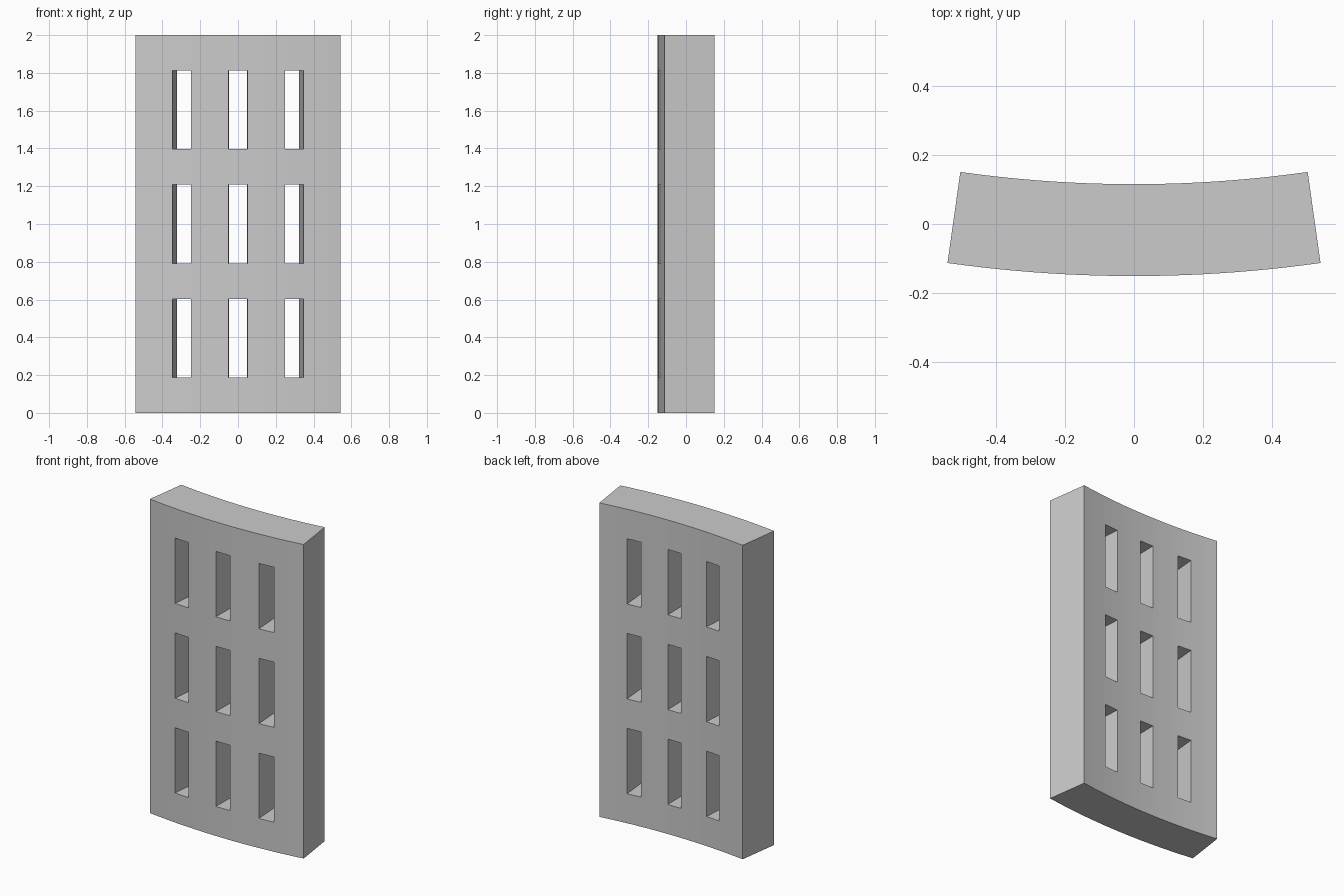
import bpy, bmesh, math

if "Cube" in bpy.data.objects:
    bpy.data.objects.remove(bpy.data.objects["Cube"])

# Curved wall panel pierced by a 3 x 3 grid of radial slots
R_OUT, R_IN = 3.88, 3.613
HALF = math.radians(8.03)            # half of the arc
COL, COL_HW = 0.298 / R_OUT, 0.0503 / R_OUT
ROWS, ROW_HH = (0.396, 1.0, 1.604), 0.208
YC = (R_OUT + R_IN * math.cos(HALF)) / 2   # centres the panel on y = 0

cols = [(c - COL_HW, c + COL_HW) for c in (-COL, 0, COL)]
rows = [(r - ROW_HH, r + ROW_HH) for r in ROWS]

# Angle breakpoints: slot edges, with the solid strips divided further
keys = [-HALF] + [a for c in cols for a in c] + [HALF]
angles = []
for i, (a, b) in enumerate(zip(keys, keys[1:])):
    n = 2 if i % 2 else 4
    angles += [a + (b - a) * k / n for k in range(n)]
angles.append(HALF)
heights = [0.0] + [z for r in rows for z in r] + [2.0]


def solid(i, j):
    if not (0 <= i < len(angles) - 1 and 0 <= j < len(heights) - 1):
        return False
    a = (angles[i] + angles[i + 1]) / 2
    return not (j % 2 and any(lo < a < hi for lo, hi in cols))


bm = bmesh.new()
cache = {}


def vert(i, j, r):
    if (i, j, r) not in cache:
        a = angles[i]
        cache[i, j, r] = bm.verts.new((r * math.sin(a), YC - r * math.cos(a), heights[j]))
    return cache[i, j, r]


def wall(p, q):
    bm.faces.new([vert(*p, R_OUT), vert(*q, R_OUT), vert(*q, R_IN), vert(*p, R_IN)])


for i in range(len(angles) - 1):
    for j in range(len(heights) - 1):
        if not solid(i, j):
            continue
        ring = [(i, j), (i + 1, j), (i + 1, j + 1), (i, j + 1)]
        bm.faces.new([vert(*p, R_OUT) for p in ring])          # front skin
        bm.faces.new([vert(*p, R_IN) for p in reversed(ring)])  # back skin
        # Rim and slot walls wherever the neighbouring cell is open
        for k, (di, dj) in enumerate([(0, -1), (1, 0), (0, 1), (-1, 0)]):
            if not solid(i + di, j + dj):
                wall(ring[(k + 1) % 4], ring[k])

bmesh.ops.recalc_face_normals(bm, faces=bm.faces)
mesh = bpy.data.meshes.new("curved_slotted_panel")
bm.to_mesh(mesh)
bm.free()

grey = bpy.data.materials.new("light grey")
grey.diffuse_color = (0.6, 0.6, 0.6, 1)
grey.use_nodes = True
grey.node_tree.nodes["Principled BSDF"].inputs["Base Color"].default_value = grey.diffuse_color
mesh.materials.append(grey)
panel = bpy.data.objects.new("curved_slotted_panel", mesh)
bpy.context.collection.objects.link(panel)
